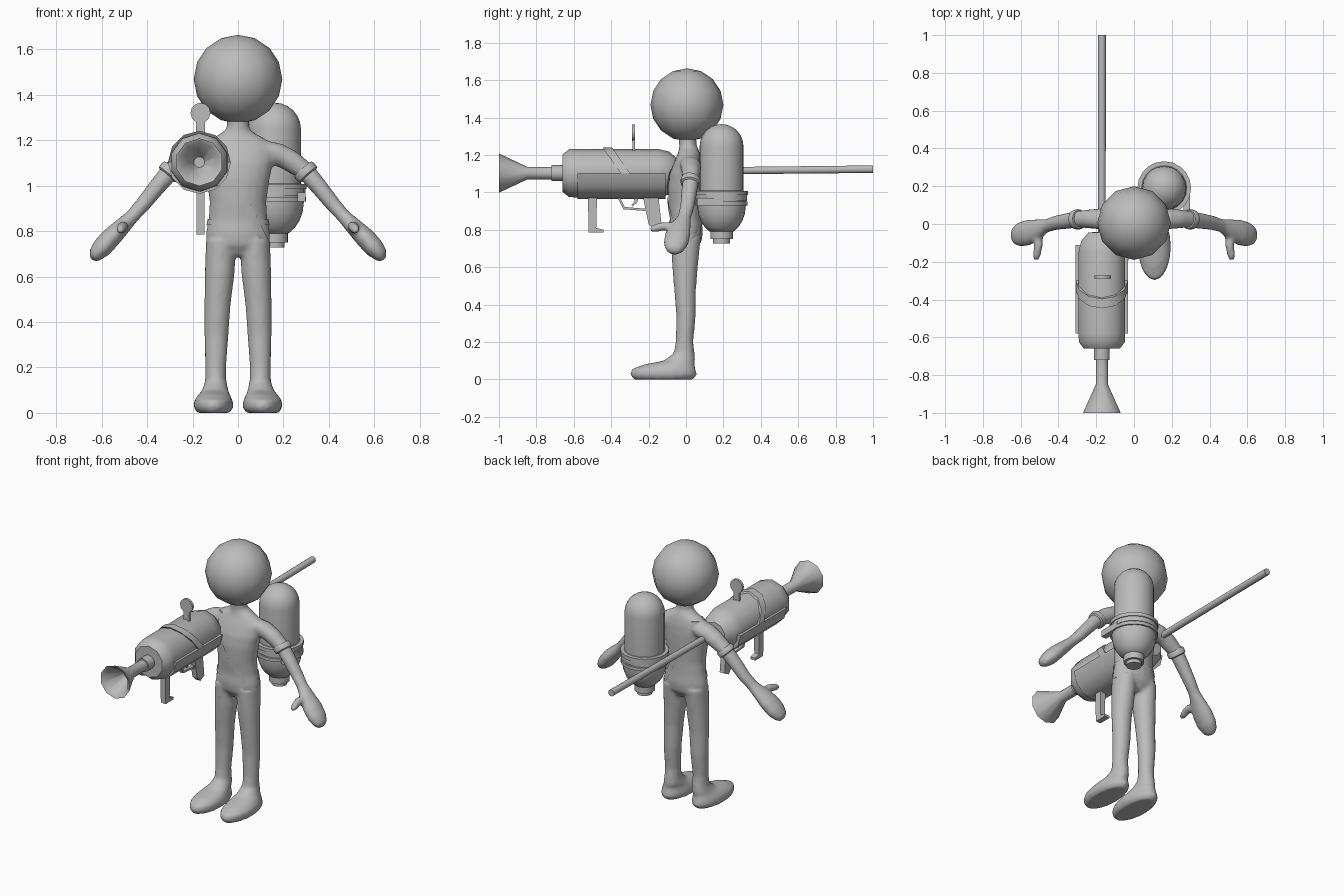
import bpy, bmesh, math
from mathutils import Vector

if "Cube" in bpy.data.objects:
    bpy.data.objects.remove(bpy.data.objects["Cube"])

grey = bpy.data.materials.new("plain grey")
grey.use_nodes = True
GREY = (0.5, 0.5, 0.5, 1)
grey.diffuse_color = GREY
grey.node_tree.nodes["Principled BSDF"].inputs["Base Color"].default_value = GREY


def finish(bm, name, angle=40):
    bmesh.ops.recalc_face_normals(bm, faces=bm.faces)
    mesh = bpy.data.meshes.new(name)
    bm.to_mesh(mesh)
    bm.free()
    mesh.materials.append(grey)
    ob = bpy.data.objects.new(name, mesh)
    bpy.context.collection.objects.link(ob)
    bpy.ops.object.select_all(action='DESELECT')
    ob.select_set(True)
    bpy.context.view_layer.objects.active = ob
    bpy.ops.object.shade_smooth_by_angle(angle=math.radians(angle))
    return ob


def loft(bm, rings, direction=(0, 0, 1), sx=1, n=20):
    """Tube of ellipses (x, y, z, half width, half depth) across one direction."""
    t = Vector((direction[0] * sx, direction[1], direction[2])).normalized()
    ref = Vector((0, 0, 1)) if abs(t.y) > 0.9 else Vector((0, 1, 0))
    u = (ref - t * t.dot(ref)).normalized()
    v = t.cross(u)
    loops = []
    for x, y, z, a, b in rings:
        c = Vector((x * sx, y, z))
        loops.append([bm.verts.new(c + v * a * math.cos(k * math.tau / n) + u * b * math.sin(k * math.tau / n))
                      for k in range(n)])
    for p, q in zip(loops, loops[1:]):
        for k in range(n):
            bm.faces.new((p[k], p[(k + 1) % n], q[(k + 1) % n], q[k]))
    bm.faces.new(loops[0])
    bm.faces.new(loops[-1])


def revolve(bm, profile, place, n=10, start=0.0, arc=math.tau, closed=False):
    """Spin a (radius, height) profile; place() maps local points to the model."""
    full = arc > 6.2
    rows = []
    for k in range(n if full else n + 1):
        a = start + arc * k / n
        rows.append([bm.verts.new(place(r * math.cos(a), r * math.sin(a), h)) for r, h in profile])
    m = len(profile)
    for k in range(n):
        p, q = rows[k], rows[(k + 1) % len(rows)]
        for j in range(m if closed else m - 1):
            bm.faces.new((p[j], p[(j + 1) % m], q[(j + 1) % m], q[j]))
    if closed and not full:
        bm.faces.new(rows[0])
        bm.faces.new(rows[-1])
    bmesh.ops.remove_doubles(bm, verts=bm.verts, dist=0.0005)


def plate(name, outline, x, thick):
    """Side outline (y, z) extruded across x."""
    bm = bmesh.new()
    f = bm.faces.new([bm.verts.new((x - thick / 2, y, z)) for y, z in outline])
    ext = bmesh.ops.extrude_face_region(bm, geom=[f])["geom"]
    bmesh.ops.translate(bm, vec=(thick, 0, 0), verts=[g for g in ext if isinstance(g, bmesh.types.BMVert)])
    return finish(bm, name, 25)


# Body: torso, legs, arms and hands fused into one skin
TORSO = [(0, 0, 0.69, 0.08, 0.05), (0, 0, 0.74, 0.138, 0.085), (0, 0, 0.79, 0.142, 0.09),
         (0, 0, 0.85, 0.13, 0.085), (0, -0.005, 0.93, 0.125, 0.088), (0, -0.005, 1.03, 0.14, 0.092),
         (0, 0, 1.1, 0.155, 0.088), (0, 0.01, 1.16, 0.16, 0.075), (0, 0.015, 1.2, 0.13, 0.062),
         (0, 0.015, 1.23, 0.075, 0.052), (0, 0.01, 1.25, 0.05, 0.047), (0, 0.005, 1.33, 0.05, 0.047)]
LEG = [(0.108, -0.12, 0.0, 0.072, 0.16), (0.108, -0.12, 0.025, 0.088, 0.18), (0.108, -0.12, 0.055, 0.085, 0.172),
       (0.105, -0.09, 0.08, 0.07, 0.135), (0.1, -0.035, 0.1, 0.058, 0.085), (0.098, -0.01, 0.14, 0.047, 0.056),
       (0.098, -0.008, 0.2, 0.046, 0.047), (0.095, 0.0, 0.34, 0.053, 0.052), (0.09, -0.005, 0.48, 0.058, 0.058),
       (0.08, -0.005, 0.62, 0.066, 0.07), (0.075, 0, 0.76, 0.066, 0.08)]
ARM = [(0.08, 0.02, 1.165, 0.05, 0.055), (0.15, 0.025, 1.145, 0.06, 0.058), (0.22, 0.027, 1.115, 0.052, 0.052),
       (0.3, 0.025, 1.06, 0.042, 0.044), (0.36, 0.015, 0.99, 0.038, 0.042), (0.42, 0.005, 0.915, 0.034, 0.038),
       (0.465, -0.01, 0.865, 0.031, 0.036), (0.51, -0.03, 0.82, 0.038, 0.055), (0.56, -0.045, 0.77, 0.045, 0.068),
       (0.6, -0.055, 0.725, 0.044, 0.066), (0.63, -0.062, 0.692, 0.032, 0.048), (0.64, -0.065, 0.675, 0.015, 0.025)]
THUMB = [(0.51, -0.05, 0.81, 0.025, 0.026), (0.505, -0.11, 0.82, 0.024, 0.024),
         (0.515, -0.165, 0.81, 0.022, 0.022), (0.518, -0.195, 0.802, 0.012, 0.012)]
ARM_DIR = (0.62, -0.1, -0.72)
bm = bmesh.new()
loft(bm, TORSO)
for s in (1, -1):
    loft(bm, LEG, sx=s)
    loft(bm, ARM, ARM_DIR, s)
    loft(bm, THUMB, (0, -1, 0), s)
body = finish(bm, "body", 80)
fuse = body.modifiers.new("fuse", 'REMESH')
fuse.mode = 'VOXEL'
fuse.voxel_size = 0.011
fuse.use_smooth_shade = True
soften = body.modifiers.new("soften", 'SMOOTH')
soften.iterations = 5

# Head
bm = bmesh.new()
bmesh.ops.create_uvsphere(bm, u_segments=12, v_segments=8, radius=0.195)
for v in bm.verts:
    v.co += Vector((0, 0.005, 1.468))
finish(bm, "head", 60)


def torso_band(name, point, normal, width, grow):
    """Thin strip of the torso surface between two parallel planes."""
    b = bmesh.new()
    loft(b, [(x, y, z, a + grow, d + grow) for x, y, z, a, d in TORSO[1:9]], n=28)
    nrm = Vector(normal).normalized()
    for side in (1, -1):
        bmesh.ops.bisect_plane(b, geom=b.verts[:] + b.edges[:] + b.faces[:], clear_outer=True,
                               plane_co=Vector(point) + nrm * side * width / 2, plane_no=nrm * side)
    finish(b, name)


torso_band("shirt_hem", (0, 0, 0.84), (0, 0, 1), 0.025, 0.004)
torso_band("chest_strap", (0.02, 0, 0.95), (0.26, 0, 0.13), 0.035, 0.005)

# Sleeve cuffs
for s, side in ((1, "left"), (-1, "right")):
    bm = bmesh.new()
    loft(bm, [(0.287, 0.025, 1.073, 0.05, 0.05), (0.293, 0.025, 1.066, 0.054, 0.054),
              (0.308, 0.023, 1.048, 0.052, 0.052), (0.312, 0.023, 1.044, 0.044, 0.045)], ARM_DIR, s)
    finish(bm, side + "_sleeve_cuff")

# Back tank with collar rings and bottom nozzle
def at_tank(x, y, h):
    return (0.16 + x, 0.19 + y, h)


dome = [(0.117 * math.cos(a), 1.248 + 0.117 * math.sin(a)) for a in (k * math.pi / 12 for k in range(7))]
bowl = [(0.13 * math.cos(a), 0.93 - 0.16 * math.sin(a)) for a in (1.05, 0.8, 0.55, 0.3, 0)]
bm = bmesh.new()
revolve(bm, [(0, 0.728), (0.045, 0.728), (0.045, 0.75), (0.06, 0.75), (0.06, 0.79)] + bowl + [(0.13, 1.0), (0.117, 1.01)] + dome,
        at_tank, 20)
finish(bm, "tank")
for name, r, low, high in (("tank_upper_ring", 0.142, 0.985, 1.008), ("tank_middle_ring", 0.136, 0.955, 0.985),
                           ("tank_lower_ring", 0.14, 0.93, 0.95)):
    bm = bmesh.new()
    revolve(bm, [(0.11, low), (r, low), (r, high), (0.11, high)], at_tank, 20, closed=True)
    finish(bm, name)
plate("tank_clasp", [(0.06, 0.93), (0.2, 0.93), (0.2, 0.97), (0.06, 0.97)], 0.28, 0.035)

# Launcher: flared muzzle, neck, barrel body and rear pipe
GX, GZ = -0.17, 1.103


def at_gun(x, y, h):
    return (GX + x, h, GZ + y)


bm = bmesh.new()
revolve(bm, [(0, -0.87), (0.024, -0.87), (0.088, -0.992), (0.105, -1.0), (0.034, -0.85), (0.034, -0.72),
             (0.043, -0.72), (0.043, -0.66), (0.1, -0.66), (0.128, -0.625), (0.13, -0.58), (0.13, -0.15),
             (0.115, -0.09), (0.075, -0.045), (0, -0.04)], at_gun, 10, math.pi / 10)
finish(bm, "launcher_barrel")

bm = bmesh.new()
revolve(bm, [(0.11, -0.58), (0.139, -0.58), (0.139, -0.11), (0.11, -0.11)], at_gun, 6, math.pi, math.pi, True)
finish(bm, "launcher_lower_shell")

bm = bmesh.new()
revolve(bm, [(0.12, -0.35), (0.138, -0.35), (0.138, -0.3), (0.12, -0.3)], at_gun, 6, 0, math.pi, True)
for v in bm.verts:
    v.co.y -= (v.co.z - GZ) * 0.7
finish(bm, "launcher_slanted_band")

bm = bmesh.new()
loft(bm, [(GX, -0.1, 1.113, 0.02, 0.02), (GX, 1.0, 1.124, 0.021, 0.021)], (0, 1, 0), n=10)
finish(bm, "rear_pipe")

# Sight: stem and round disc
plate("sight_stem", [(-0.287, 1.2), (-0.273, 1.2), (-0.273, 1.3), (-0.287, 1.3)], GX + 0.005, 0.04)
bm = bmesh.new()
loft(bm, [(GX + 0.005, -0.288, 1.32, 0.044, 0.044), (GX + 0.005, -0.272, 1.32, 0.044, 0.044)], (0, 1, 0), n=12)
finish(bm, "sight_disc")

# Grips, trigger and guard
plate("front_grip", [(-0.525, 1.0), (-0.475, 1.0), (-0.48, 0.81), (-0.44, 0.8), (-0.44, 0.785), (-0.52, 0.785)], GX + 0.005, 0.035)
plate("rear_grip", [(-0.235, 1.0), (-0.15, 1.0), (-0.13, 0.82), (-0.17, 0.8), (-0.2, 0.83)], GX + 0.005, 0.035)
plate("trigger_guard", [(-0.37, 0.98), (-0.335, 0.91), (-0.21, 0.9), (-0.21, 0.912), (-0.328, 0.922), (-0.357, 0.98)], GX + 0.005, 0.025)
plate("trigger", [(-0.28, 0.98), (-0.25, 0.98), (-0.262, 0.945), (-0.285, 0.925), (-0.292, 0.932), (-0.275, 0.95)], GX + 0.005, 0.012)
